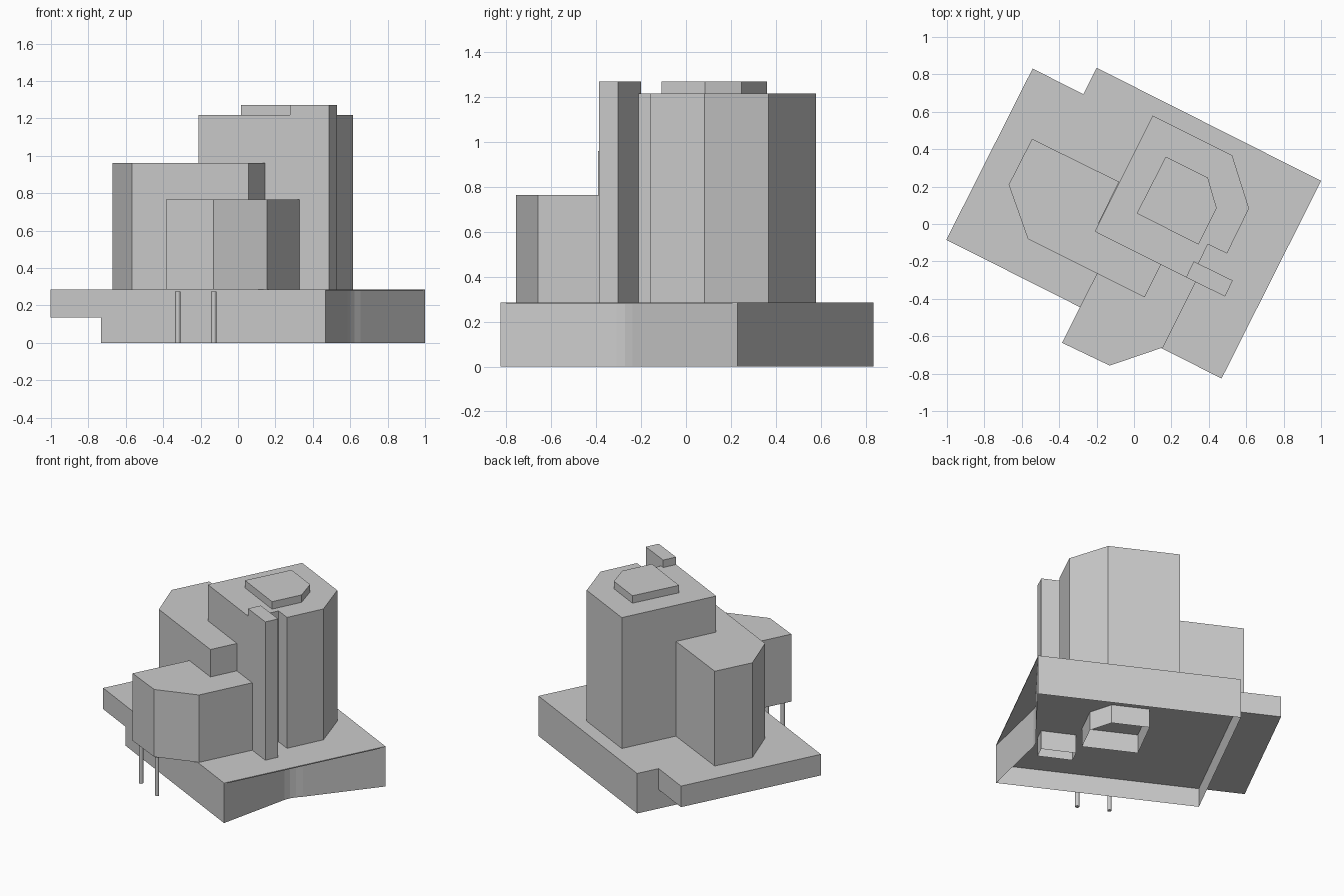
import bpy, bmesh
from mathutils import Vector

if "Cube" in bpy.data.objects:
    bpy.data.objects.remove(bpy.data.objects["Cube"])

U = Vector((0.893, -0.450))   # building grid, turned in plan
V = Vector((0.450, 0.893))


def uv(u, v):
    p = U * u + V * v
    return (p.x, p.y)


def prism(name, pts, z0, z1, bottom=True, top=True):
    """Extrude a counter-clockwise plan outline from z0 to z1."""
    area = sum(a[0] * b[1] - b[0] * a[1] for a, b in zip(pts, pts[1:] + pts[:1]))
    if area < 0:
        pts = pts[::-1]
    bm = bmesh.new()
    lo = [bm.verts.new((x, y, z0)) for x, y in pts]
    hi = [bm.verts.new((x, y, z1)) for x, y in pts]
    n = len(pts)
    for i in range(n):
        j = (i + 1) % n
        bm.faces.new((lo[i], lo[j], hi[j], hi[i]))
    if bottom:
        bm.faces.new(lo[::-1])
    if top:
        bm.faces.new(hi)
    me = bpy.data.meshes.new(name)
    bm.to_mesh(me)
    bm.free()
    ob = bpy.data.objects.new(name, me)
    bpy.context.collection.objects.link(ob)
    return ob


# Podium: hollow skirt with bent right wall, inner slab, thin roof plate
left, right, front, back = -0.554, 0.790, -0.527, 0.656
BL, BR = uv(left, back), uv(right, back)
FL, FR = uv(left, front), uv(right, front)
bend = [(0.585, -0.31), (0.600, -0.272), (0.624, -0.238), (0.655, -0.205)]
skirt = [FL, FR] + bend + [BR, BL]
prism("podium_skirt", skirt, 0.0, 0.278, bottom=False)
prism("podium_inner_slab", skirt, 0.135, 0.278, top=False)
prism("podium_roof_plate", [FL, FR, BR, BL], 0.278, 0.285)

# Cantilevered left wing of the podium
prism("podium_wing", [uv(-0.858, front), uv(left, front),
                      uv(left, 0.498), uv(-0.858, 0.498)], 0.135, 0.285)

# Main tower with notch beside the shaft
prism("main_tower", [(-0.21, -0.04), (0.278, -0.285), (0.32, -0.2), (0.345, -0.212),
                     (0.395, -0.108), (0.497, -0.158), (0.615, 0.083),
                     (0.525, 0.367), (0.10, 0.58)], 0.285, 1.217)

# Lower tower on the left
prism("left_tower", [(-0.545, 0.455), (-0.67, 0.21), (-0.567, -0.08),
                     (0.057, -0.392), (0.145, -0.215), (-0.21, -0.04),
                     (-0.08, 0.226)], 0.285, 0.96)

# Front block overhanging the podium edge
prism("front_block", [(-0.385, -0.635), (-0.13, -0.757), (0.155, -0.66),
                      (0.33, -0.31), (0.278, -0.285), (-0.21, -0.04),
                      (-0.148, -0.165)], 0.285, 0.765)

# Open-bottomed cores running from the ground up past the roof
prism("lift_core", [(0.17, 0.36), (0.015, 0.057), (0.345, -0.11),
                    (0.442, 0.085), (0.395, 0.247)], 0.0, 1.27, bottom=False)
prism("stair_shaft", [(0.32, -0.2), (0.278, -0.285), (0.487, -0.388),
                      (0.528, -0.302)], 0.0, 1.27, bottom=False)

# Two columns under the overhang
for i, (x, y) in enumerate([(-0.322, -0.63), (-0.13, -0.725)]):
    bpy.ops.mesh.primitive_cylinder_add(vertices=16, radius=0.014, depth=0.275,
                                        location=(x, y, 0.1375))
    col = bpy.context.object
    col.name = f"column_{i + 1}"
    bpy.ops.object.shade_smooth_by_angle()
